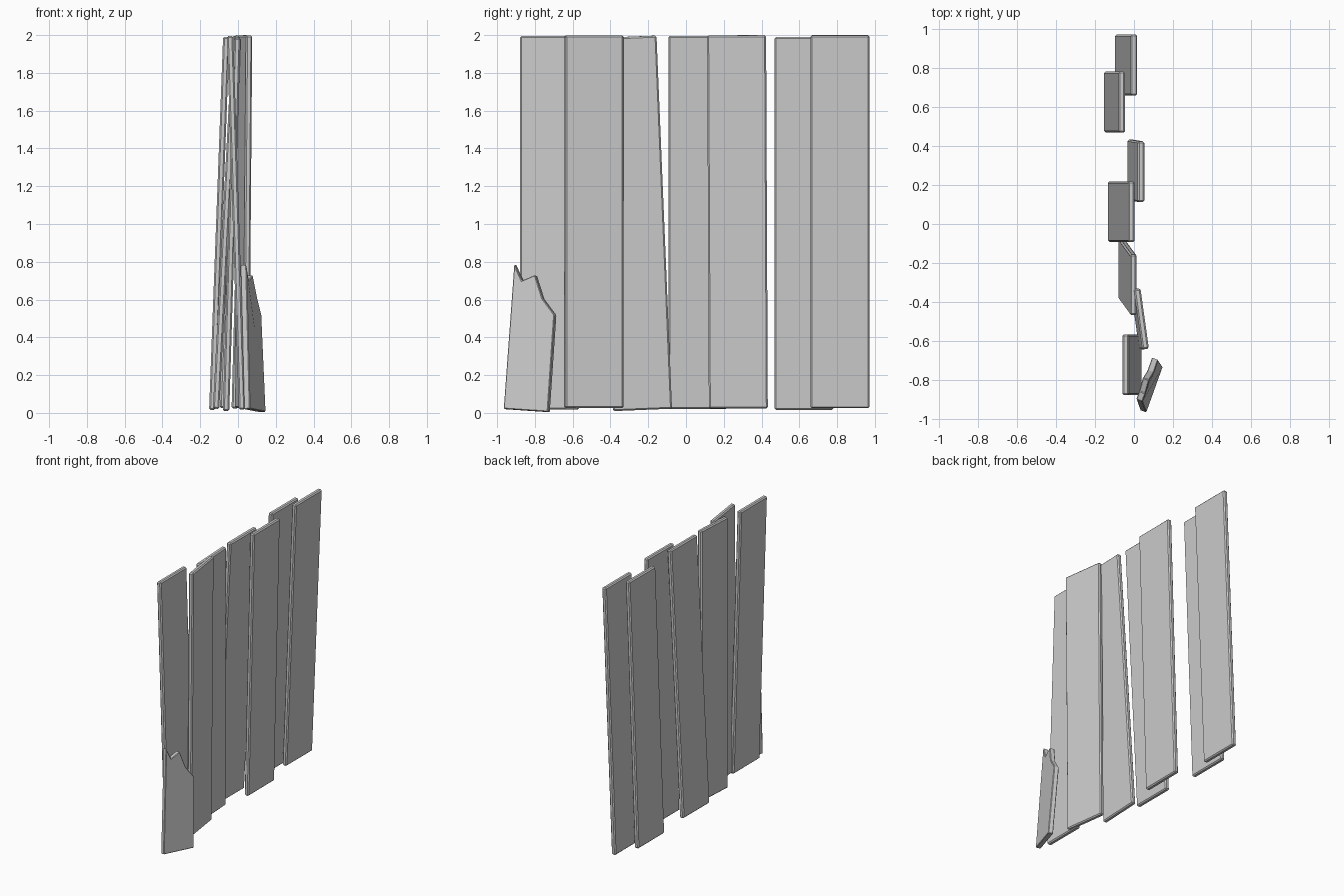
import bpy, bmesh, math
from mathutils import Matrix, Vector

if "Cube" in bpy.data.objects:
    bpy.data.objects.remove(bpy.data.objects["Cube"])


def finish(bm, name, width):
    bmesh.ops.recalc_face_normals(bm, faces=bm.faces)
    me = bpy.data.meshes.new(name)
    bm.to_mesh(me)
    bm.free()
    ob = bpy.data.objects.new(name, me)
    bpy.context.collection.objects.link(ob)
    if width:
        bev = ob.modifiers.new("worn_edges", 'BEVEL')
        bev.width = width
        bev.segments = 1
    return ob


def plank(name, bottom, top, turn=0.0, width=0.312, thick=0.034):
    """Leaning board between two end centres, turned about its length."""
    b, t = Vector(bottom), Vector(top)
    w = (t - b).normalized()
    a = math.radians(turn)
    v = Vector((-math.sin(a), math.cos(a), 0))
    v = (v - w * v.dot(w)).normalized()
    u = v.cross(w)
    rot = Matrix((u, v, w)).transposed().to_4x4()
    bm = bmesh.new()
    bmesh.ops.create_cube(bm, size=1)
    bmesh.ops.scale(bm, vec=(thick, width, (t - b).length), verts=bm.verts)
    bmesh.ops.transform(bm, matrix=Matrix.Translation((b + t) / 2) @ rot, verts=bm.verts)
    return finish(bm, name, 0.008)


# Whole fence boards, from back to front: bottom centre, top centre, turn
boards = [
    ((-0.080, 0.815, 0.025), (0.000, 0.815, 1.999), 0),
    ((-0.136, 0.625, 0.016), (-0.062, 0.625, 1.990), 0),
    ((-0.017, 0.277, 0.024), (0.036, 0.268, 1.999), 0),
    ((-0.116, 0.063, 0.022), (-0.013, 0.063, 1.996), 0),
    ((-0.063, -0.230, 0.016), (-0.003, -0.312, 1.991), 0),
    ((0.022, -0.487, 0.025), (0.038, -0.487, 1.999), 8),
    ((0.021, -0.722, 0.018), (-0.042, -0.722, 1.995), 0),
]
for i, (b, t, turn) in enumerate(boards):
    plank(f"fence_board_{i + 1}", b, t, turn)

# Snapped board: splintered outline given thickness
outline = [(0.063, -0.966, 0.022), (0.147, -0.732, 0.006), (0.124, -0.697, 0.52),
           (0.102, -0.76, 0.605), (0.078, -0.80, 0.73), (0.058, -0.87, 0.70),
           (0.044, -0.91, 0.788)]
bm = bmesh.new()
face = bm.faces.new([bm.verts.new(p) for p in outline])
ext = bmesh.ops.extrude_face_region(bm, geom=[face], use_keep_orig=True)
moved = [g for g in ext["geom"] if isinstance(g, bmesh.types.BMVert)]
bmesh.ops.translate(bm, vec=(-0.032, 0.012, -0.003), verts=moved)
finish(bm, "broken_board", 0.004)
